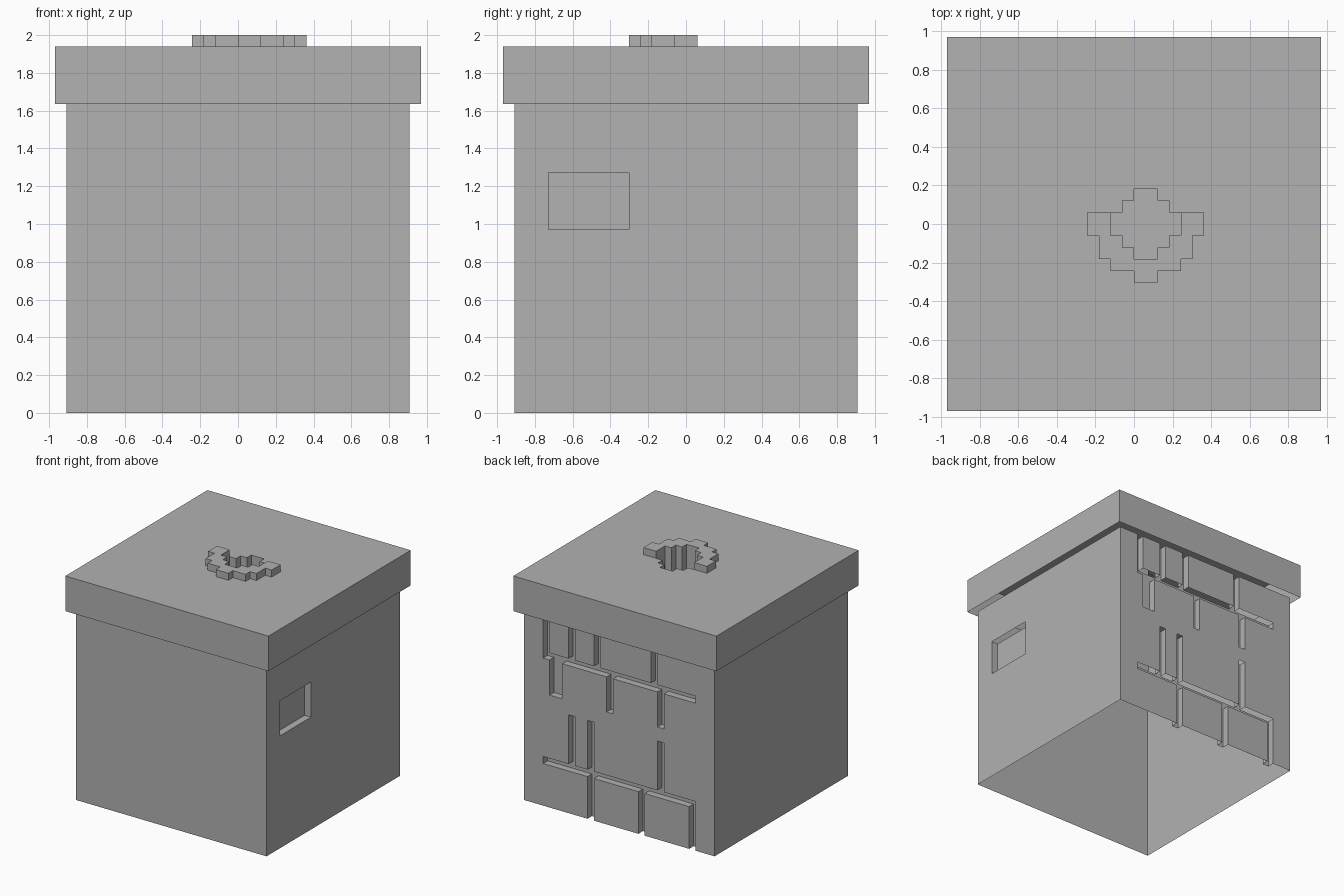
import bpy, bmesh

if "Cube" in bpy.data.objects:
    bpy.data.objects.remove(bpy.data.objects["Cube"])

U = 2 / 33  # one block of the model's grid

stone = bpy.data.materials.new("grey stone")
stone.diffuse_color = (0.445, 0.445, 0.445, 1)
stone.use_nodes = True
stone.node_tree.nodes["Principled BSDF"].inputs["Base Color"].default_value = stone.diffuse_color


def box(x0, x1, y0, y1, z0, z1):
    """All grid cells inside a box, in block units."""
    return {(x, y, z) for x in range(x0, x1) for y in range(y0, y1) for z in range(z0, z1)}


def groove(column, z0, z1, width=1):
    """One-block-deep channel in the back wall, columns counted from the +x edge."""
    return box(15 - column - width, 15 - column, 14, 15, z0, z1)


def stepped_disc(half_rows, z0, z1):
    """Stack of rows (y0, y1, half width) centred on x = 1."""
    cells = set()
    for y0, y1, h in half_rows:
        cells |= box(1 - h, 1 + h, y0, y1, z0, z1)
    return cells


# Body: solid block with brick joints on the back and a window recess on the right
body = box(-15, 15, -15, 15, 0, 27)
for z in (6, 21):
    body -= groove(3, z, z + 1, 24)
for columns, z0, z1 in (((3, 7, 11, 20), 22, 27), ((4, 5, 13, 21), 16, 21),
                        ((7, 10, 21), 7, 14), ((10, 18, 26), 0, 6)):
    for c in columns:
        body -= groove(c, z0, z1)
body -= box(14, 15, -12, -5, 16, 21)

# Lid with a round stepped well, and the crescent rim around the well's front
well_rows = [(-3, -2, 1), (-2, -1, 2), (-1, 1, 3), (1, 2, 2), (2, 3, 1)]
rim_rows = [(-5, -4, 1), (-4, -3, 3), (-3, -1, 4), (-1, 1, 5)]
lid = box(-16, 16, -16, 16, 27, 32) - stepped_disc(well_rows, 27, 32)
rim = stepped_disc(rim_rows, 32, 33) - stepped_disc(well_rows, 32, 33)

parts = {"body": body, "lid": lid, "crescent_rim": rim}
solid = body | lid | rim

# Visible sides of a cell: direction and corner loop (undersides stay open)
SIDES = {
    (1, 0, 0): ((1, 0, 0), (1, 1, 0), (1, 1, 1), (1, 0, 1)),
    (-1, 0, 0): ((0, 1, 0), (0, 0, 0), (0, 0, 1), (0, 1, 1)),
    (0, 1, 0): ((1, 1, 0), (0, 1, 0), (0, 1, 1), (1, 1, 1)),
    (0, -1, 0): ((0, 0, 0), (1, 0, 0), (1, 0, 1), (0, 0, 1)),
    (0, 0, 1): ((0, 0, 1), (1, 0, 1), (1, 1, 1), (0, 1, 1)),
}


def build(name, cells):
    """Skin the exposed cell sides and merge them into large flat faces."""
    bm = bmesh.new()
    verts = {}

    def vert(p):
        if p not in verts:
            verts[p] = bm.verts.new([c * U for c in p])
        return verts[p]

    for cell in sorted(cells):
        for step, loop in SIDES.items():
            if tuple(a + b for a, b in zip(cell, step)) not in solid:
                bm.faces.new([vert(tuple(a + b for a, b in zip(cell, k))) for k in loop])
    bmesh.ops.dissolve_limit(bm, angle_limit=0.01, verts=bm.verts[:], edges=bm.edges[:])
    mesh = bpy.data.meshes.new(name)
    bm.to_mesh(mesh)
    bm.free()
    mesh.materials.append(stone)
    bpy.context.collection.objects.link(bpy.data.objects.new(name, mesh))


for part_name, part_cells in parts.items():
    build(part_name, part_cells)
